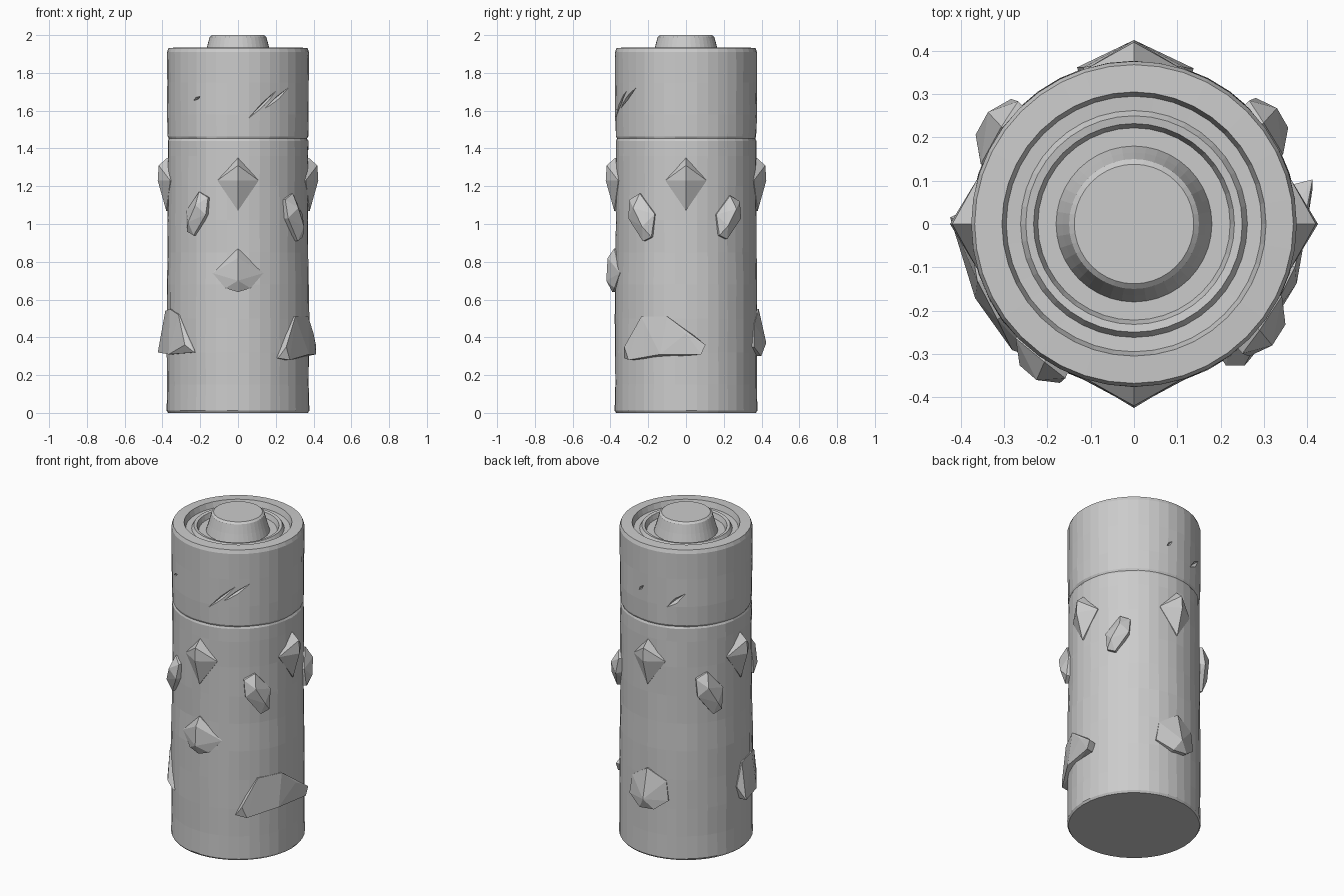
import bpy, bmesh, math, random
random.seed(4)
SIDES = 40


def cyl(deg, z, r):
    a = math.radians(deg)
    return (r * math.cos(a), r * math.sin(a), z)


def finish(bm, name):
    bmesh.ops.recalc_face_normals(bm, faces=bm.faces[:])
    mesh = bpy.data.meshes.new(name)
    bm.to_mesh(mesh)
    bm.free()
    ob = bpy.data.objects.new(name, mesh)
    bpy.context.collection.objects.link(ob)
    return ob


def add_hull(bm, pts):
    # faceted lump from (azimuth, z, radius) points
    vs = [bm.verts.new(cyl(*p)) for p in pts]
    res = bmesh.ops.convex_hull(bm, input=vs)
    junk = {v for v in res["geom_interior"] + res["geom_unused"]
            if isinstance(v, bmesh.types.BMVert)}
    bmesh.ops.delete(bm, geom=list(junk), context='VERTS')


def shard(name, pts):
    bm = bmesh.new()
    add_hull(bm, pts + [(a, z, 0.31) for a, z, r in pts])
    return finish(bm, name)


# Body: lathed shell with waist line, stepped rings and terminal on top
side = [(0.378, 0.012)]
side += [(0.376 - (0.004 if 0.7 < z < 1.4 else 0), z)
         for z in (0.15, 0.32, 0.5, 0.68, 0.85, 1.02, 1.2, 1.36)]
side += [(0.371, 1.44), (0.366, 1.452), (0.372, 1.464),
         (0.375, 1.58), (0.375, 1.75), (0.376, 1.91)]
top = [(0.368, 1.932), (0.305, 1.935), (0.295, 1.9), (0.262, 1.898),
       (0.25, 1.918), (0.232, 1.915), (0.222, 1.885), (0.18, 1.885),
       (0.165, 1.935), (0.15, 1.99), (0.138, 2.0)]
profile = [(0.37, 0.0)] + side + top
bm = bmesh.new()
rings = []
for i, (r, z) in enumerate(profile):
    j = 0.002 if 1 < i < len(side) else 0
    rings.append([bm.verts.new(cyl(360 * k / SIDES, z, r + random.uniform(-j, j)))
                  for k in range(SIDES)])
for a, b in zip(rings, rings[1:]):
    for k in range(SIDES):
        n = (k + 1) % SIDES
        bm.faces.new((a[k], a[n], b[n], b[k]))
bm.faces.new(rings[0][::-1])
bm.faces.new(rings[-1])
body = finish(bm, "body")

# Gouges: shallow diagonal cuts near the top (az0, z0, az1, z1, half width)
bm = bmesh.new()
for a0, z0, a1, z1, w in [(-83, 1.55, -55, 1.72, 0.017), (-70, 1.6, -43, 1.73, 0.017),
                          (-130, 1.65, -121, 1.68, 0.012), (106, 1.56, 126, 1.67, 0.03),
                          (79, 1.63, 86, 1.68, 0.012)]:
    am, zm = (a0 + a1) / 2, (z0 + z1) / 2
    add_hull(bm, [(a0, z0, 0.379), (a1, z1, 0.379), (am, zm, 0.355),
                  (am - 2, zm + w, 0.40), (am + 2, zm - w, 0.40)])
cutter = finish(bm, "gouge_cutter")
cutter.hide_render = True
cutter.hide_viewport = True
mod = body.modifiers.new("gouges", 'BOOLEAN')
mod.operation = 'DIFFERENCE'
mod.solver = 'EXACT'
mod.object = cutter

# Upper studs: four kite shapes around the body
for i, az in enumerate((-90, 0, 90, 180)):
    shard(f"kite_stud_{i}", [(az, 1.35, 0.375), (az - 17, 1.23, 0.375), (az + 17, 1.23, 0.375),
                             (az, 1.07, 0.38), (az, 1.31, 0.42), (az, 1.23, 0.425)])

# Lower front stud: wider kite
shard("front_low_stud", [(-90, 0.87, 0.38), (-111, 0.74, 0.375), (-69, 0.74, 0.375),
                         (-100, 0.66, 0.385), (-80, 0.66, 0.385), (-90, 0.82, 0.415),
                         (-90, 0.70, 0.422), (-90, 0.64, 0.39)])

# Diagonal studs: blunt leaning lumps, s sets the lean
for i, (az, zc, s, k) in enumerate([(-125, 1.05, 1, 1), (-38, 1.03, -1, 1.1),
                                    (36, 1.03, 1, 1), (146, 1.03, -1, 1.15)]):
    shard(f"side_stud_{i}", [(az + s * d * k, zc + h * k, r) for d, h, r in [
        (2, 0.12, 0.38), (11, 0.09, 0.39), (10, 0.0, 0.405), (-2, -0.11, 0.39),
        (-9, -0.09, 0.39), (-11, 0.02, 0.38), (3, 0.05, 0.425), (-4, -0.04, 0.42)]])

# Base lumps: back, left and the long one on the right
shard("back_base_lump", [(90, 0.55, 0.385), (72, 0.47, 0.38), (108, 0.49, 0.38),
                         (69, 0.35, 0.385), (110, 0.37, 0.385), (90, 0.37, 0.425),
                         (84, 0.30, 0.40), (98, 0.31, 0.40)])
shard("left_base_lump", [(178, 0.32, 0.425), (180, 0.54, 0.385), (200, 0.55, 0.385),
                         (215, 0.52, 0.385), (233, 0.32, 0.385), (226, 0.36, 0.405),
                         (205, 0.31, 0.405), (174, 0.40, 0.38)])
shard("right_base_lump", [(-57, 0.29, 0.39), (-52, 0.35, 0.415), (-38, 0.51, 0.385),
                          (-15, 0.51, 0.385), (0, 0.42, 0.40), (14, 0.36, 0.425),
                          (11, 0.31, 0.42), (-20, 0.31, 0.40), (-48, 0.28, 0.41)])
